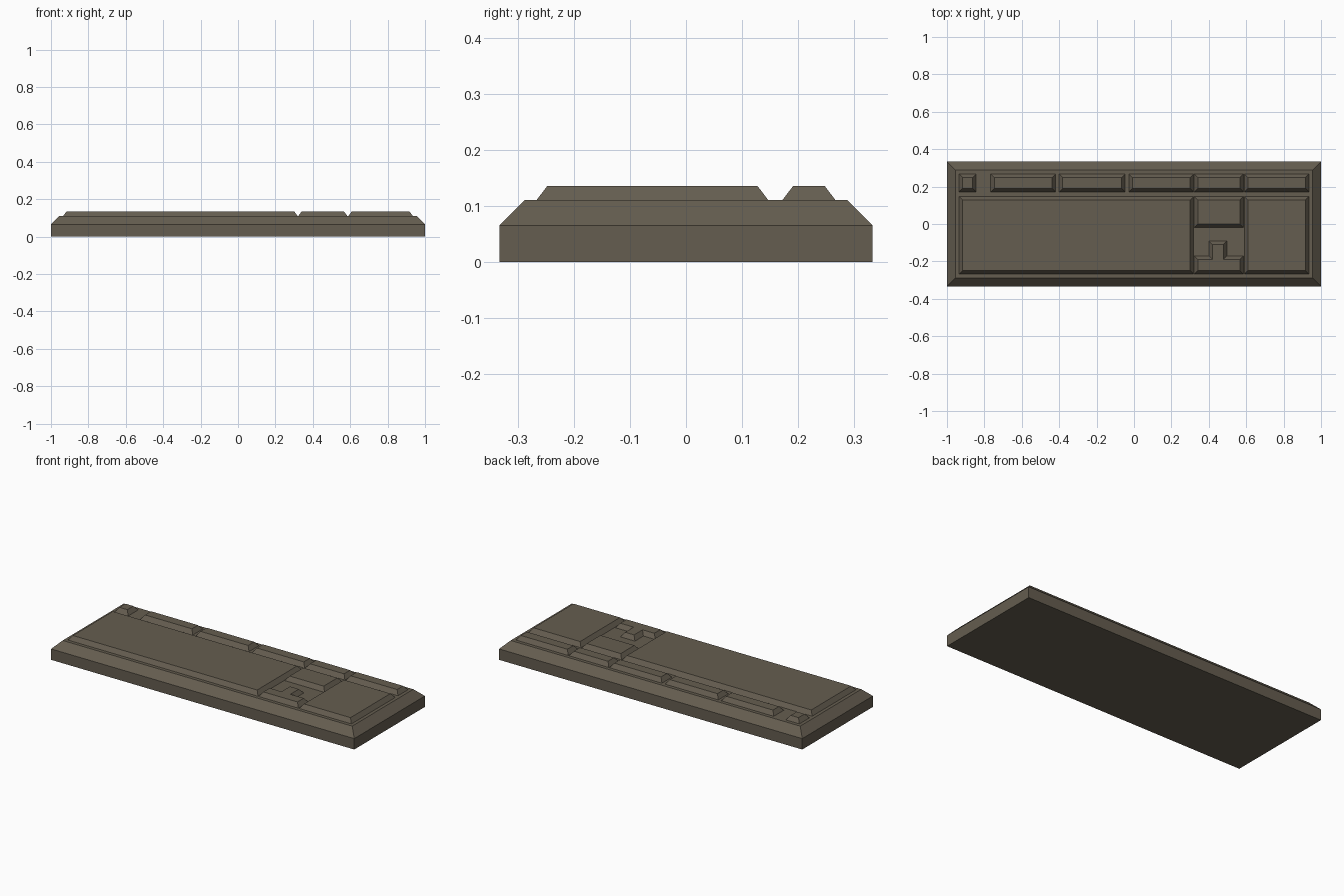
import bpy
from mathutils import Vector

if "Cube" in bpy.data.objects:
    bpy.data.objects.remove(bpy.data.objects["Cube"])

mat = bpy.data.materials.new("dark taupe plastic")
mat.diffuse_color = (0.13, 0.11, 0.08, 1)
mat.use_nodes = True
mat.node_tree.nodes["Principled BSDF"].inputs["Base Color"].default_value = mat.diffuse_color


def make(name, rings, bottom):
    """Loft a solid through outlines of equal point count."""
    n = len(rings[0])
    verts = [p for r in rings for p in r]
    faces = [(k * n + i, k * n + (i + 1) % n, (k + 1) * n + (i + 1) % n, (k + 1) * n + i)
             for k in range(len(rings) - 1) for i in range(n)]
    faces.append(tuple(range((len(rings) - 1) * n, len(rings) * n)))
    if bottom:
        faces.append(tuple(reversed(range(n))))
    me = bpy.data.meshes.new(name)
    me.from_pydata(verts, [], faces)
    me.materials.append(mat)
    ob = bpy.data.objects.new(name, me)
    bpy.context.collection.objects.link(ob)


def rect(x0, x1, y0, y1):
    return [(x0, y0), (x1, y0), (x1, y1), (x0, y1)]


def inset(pts, d):
    """Offset a counter-clockwise right-angled outline inwards."""
    out = []
    for i, p in enumerate(pts):
        a = (Vector(p) - Vector(pts[i - 1])).normalized()
        b = (Vector(pts[(i + 1) % len(pts)]) - Vector(p)).normalized()
        out.append((p[0] - d * (a.y + b.y), p[1] + d * (a.x + b.x)))
    return out


def at(pts, z):
    return [(x, y, z) for x, y in pts]


# chamfered case
outer = rect(-1, 1, -0.333, 0.333)
make("case", [at(outer, 0), at(outer, 0.065), at(inset(outer, 0.045), 0.11)], True)


# raised key blocks with sloped sides
def keys(name, pts):
    make(name, [at(pts, 0.11), at(inset(pts, 0.019), 0.135)], False)


LOW, MID, ROW0, ROW1 = -0.267, 0.147, 0.172, 0.267
keys("main_keys", rect(-0.935, 0.319, LOW, MID))
keys("number_pad", rect(0.59, 0.935, LOW, MID))
keys("navigation_keys", rect(0.322, 0.585, -0.02, MID))

# function row
row = [(-0.935, -0.845), (-0.766, -0.419), (-0.4, -0.048),
       (-0.028, 0.319), (0.322, 0.585), (0.59, 0.935)]
for i, (a, b) in enumerate(row):
    keys(f"top_row_keys_{i + 1}", rect(a, b, ROW0, ROW1))

# arrow keys in an upside-down T
keys("arrow_keys", [(0.322, LOW), (0.585, LOW), (0.585, -0.17), (0.497, -0.17),
                    (0.497, -0.09), (0.4, -0.09), (0.4, -0.17), (0.322, -0.17)])
